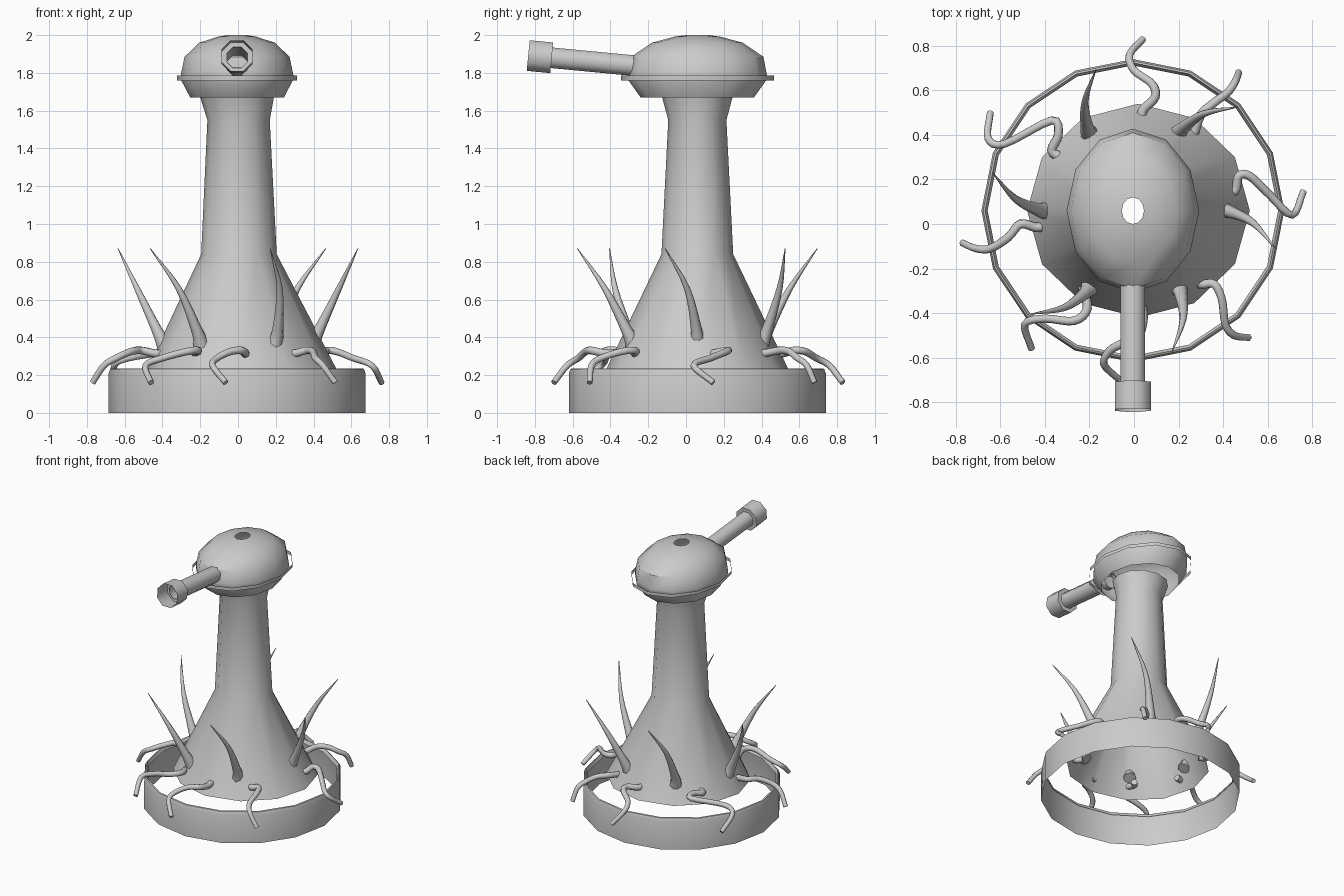
import bpy, bmesh, math
from mathutils import Vector, Matrix

if "Cube" in bpy.data.objects:
    bpy.data.objects.remove(bpy.data.objects["Cube"])

CX, CY = -0.005, 0.06          # vertical axis of the model

grey = bpy.data.materials.new("plain_grey")
grey.diffuse_color = (0.6, 0.6, 0.6, 1)
grey.use_nodes = True
grey.node_tree.nodes["Principled BSDF"].inputs["Base Color"].default_value = grey.diffuse_color


def finish(name, bm, angle=40, normals=True):
    if normals:
        bmesh.ops.recalc_face_normals(bm, faces=bm.faces)
    me = bpy.data.meshes.new(name)
    bm.to_mesh(me)
    bm.free()
    me.materials.append(grey)
    ob = bpy.data.objects.new(name, me)
    bpy.context.collection.objects.link(ob)
    bpy.ops.object.select_all(action='DESELECT')
    ob.select_set(True)
    bpy.context.view_layer.objects.active = ob
    bpy.ops.object.shade_smooth_by_angle(angle=math.radians(angle))
    return ob


def skin(bm, rings, caps=(False, False)):
    """Join equal rings of vertices with quads."""
    n = len(rings[0])
    for a, b in zip(rings, rings[1:]):
        for i in range(n):
            j = (i + 1) % n
            bm.faces.new((a[i], a[j], b[j], b[i]))
    if caps[0]:
        bm.faces.new(rings[0][::-1])
    if caps[1]:
        bm.faces.new(rings[-1])


def lathe(name, profile, sides, angle=40, matrix=None, phase=0.0):
    """Profile of (z, x radius, y radius, x shift), listed bottom to top on the outside."""
    bm = bmesh.new()
    rings = []
    for z, rx, ry, dx in profile:
        rings.append([bm.verts.new((dx + rx * math.cos(t), ry * math.sin(t), z))
                      for t in (2 * math.pi * i / sides + phase for i in range(sides))])
    skin(bm, rings)
    bm.transform(matrix or Matrix.Translation((CX, CY, 0)))
    return finish(name, bm, angle, normals=False)


def smooth_path(pts, steps=4):
    """Catmull-Rom samples through the points."""
    p = [pts[0] * 2 - pts[1]] + pts + [pts[-1] * 2 - pts[-2]]
    out = []
    for i in range(1, len(p) - 2):
        a, b, c, d = p[i - 1:i + 3]
        for s in range(steps):
            t = s / steps
            out.append(0.5 * (2 * b + (c - a) * t + (2 * a - 5 * b + 4 * c - d) * t * t
                              + (3 * b - a - 3 * c + d) * t ** 3))
    return out + [pts[-1]]


def sweep(name, pts, r0, r1, sides, angle):
    """Tapered round tube along a smooth path."""
    path = smooth_path(pts)
    bm = bmesh.new()
    rings = []
    side = None
    for i, p in enumerate(path):
        d = (path[min(i + 1, len(path) - 1)] - path[max(i - 1, 0)]).normalized()
        if side is None:
            side = d.cross(Vector((0.1, 0.2, 1))).normalized()
        side = (side - d * side.dot(d)).normalized()
        up = d.cross(side)
        r = r0 + (r1 - r0) * i / (len(path) - 1)
        rings.append([bm.verts.new(p + r * (math.cos(t) * side + math.sin(t) * up))
                      for t in (2 * math.pi * k / sides for k in range(sides))])
    skin(bm, rings, (True, True))
    return finish(name, bm, angle)


# Base ring: thin wall with a rounded lip
lathe("base_ring", [(z, r, r, 0) for z, r in
      ((0, 0.68), (0.21, 0.68), (0.232, 0.672), (0.236, 0.664), (0.21, 0.652))], 16)

# Flared body and neck, open at both ends
body = lathe("body", [(0.235, 0.5, 0.48, 0.025), (0.84, 0.2, 0.19, 0.01),
                      (1.55, 0.165, 0.154, 0.008), (1.67, 0.195, 0.186, 0)], 12)

# Head: oval dome with a vent hole on top
lathe("head", [(1.67, 0.248, 0.30, 0), (1.765, 0.298, 0.368, 0), (1.79, 0.298, 0.368, 0),
               (1.885, 0.278, 0.35, 0), (1.96, 0.2, 0.24, 0),
               (1.992, 0.1, 0.12, 0), (2.0, 0.05, 0.06, 0)], 12)

# Thin vertical band around the head
lathe("head_band", [(1.76, 0.318, 0.405, 0), (1.785, 0.318, 0.405, 0)], 12)

# Barrel and muzzle, tilted slightly upwards, both hollow
axis = Vector((0, -0.42, 0.04)).normalized()
aim = (Matrix.Translation((CX, -0.25, 1.836))
       @ axis.to_track_quat('Z', 'Y').to_matrix().to_4x4())
lathe("barrel", [(z, 0.059, 0.059, 0) for z in (0, 0.48)], 8, 50, aim, math.pi / 8)
lathe("muzzle", [(z, r, r, 0) for z, r in ((0.463, 0.059), (0.463, 0.088), (0.588, 0.088))],
      8, 50, aim, math.pi / 8)

# Six curved spikes
for k in range(6):
    turn = Matrix.Translation((0, CY, 0)) @ Matrix.Rotation(k * math.pi / 3, 4, 'Z')
    pts = [turn @ Vector(p) for p in
           ((0.39, 0.0, 0.36), (0.43, -0.005, 0.44), (0.535, -0.055, 0.66), (0.635, -0.17, 0.87))]
    sweep(f"spike_{k + 1}", pts, 0.044, 0.002, 8, 50)

# Eight wriggling tentacles: plan-view paths, drooping towards the tip
paths = [
    ((.04, .51), (.095, .57), (.08, .63), (.0, .69), (-.02, .76), (.04, .83)),
    ((.27, .41), (.30, .49), (.36, .545), (.42, .59), (.455, .64), (.47, .68)),
    ((.455, .15), (.47, .215), (.52, .215), (.61, .13), (.71, .04), (.76, .145)),
    ((.30, -.27), (.36, -.27), (.395, -.34), (.41, -.45), (.45, -.50), (.515, -.51)),
    ((.04, -.43), (.02, -.50), (-.04, -.53), (-.11, -.57), (-.135, -.63), (-.065, -.70)),
    ((-.23, -.28), (-.21, -.38), (-.27, -.435), (-.40, -.425), (-.49, -.45), (-.46, -.56)),
    ((-.44, -.015), (-.51, .0), (-.565, -.06), (-.645, -.11), (-.71, -.11), (-.77, -.085)),
    ((-.37, .33), (-.34, .40), (-.37, .465), (-.58, .36), (-.655, .385), (-.645, .50)),
]
heights = (0.315, 0.33, 0.325, 0.29, 0.25, 0.16)
for k, path in enumerate(paths):
    pts = [Vector((x, y, z)) for (x, y), z in zip(path, heights)]
    root = pts[0].copy()
    root.x *= 0.88
    root.y = CY + (root.y - CY) * 0.88
    sweep(f"tentacle_{k + 1}", [root] + pts, 0.023, 0.016, 8, 60)
